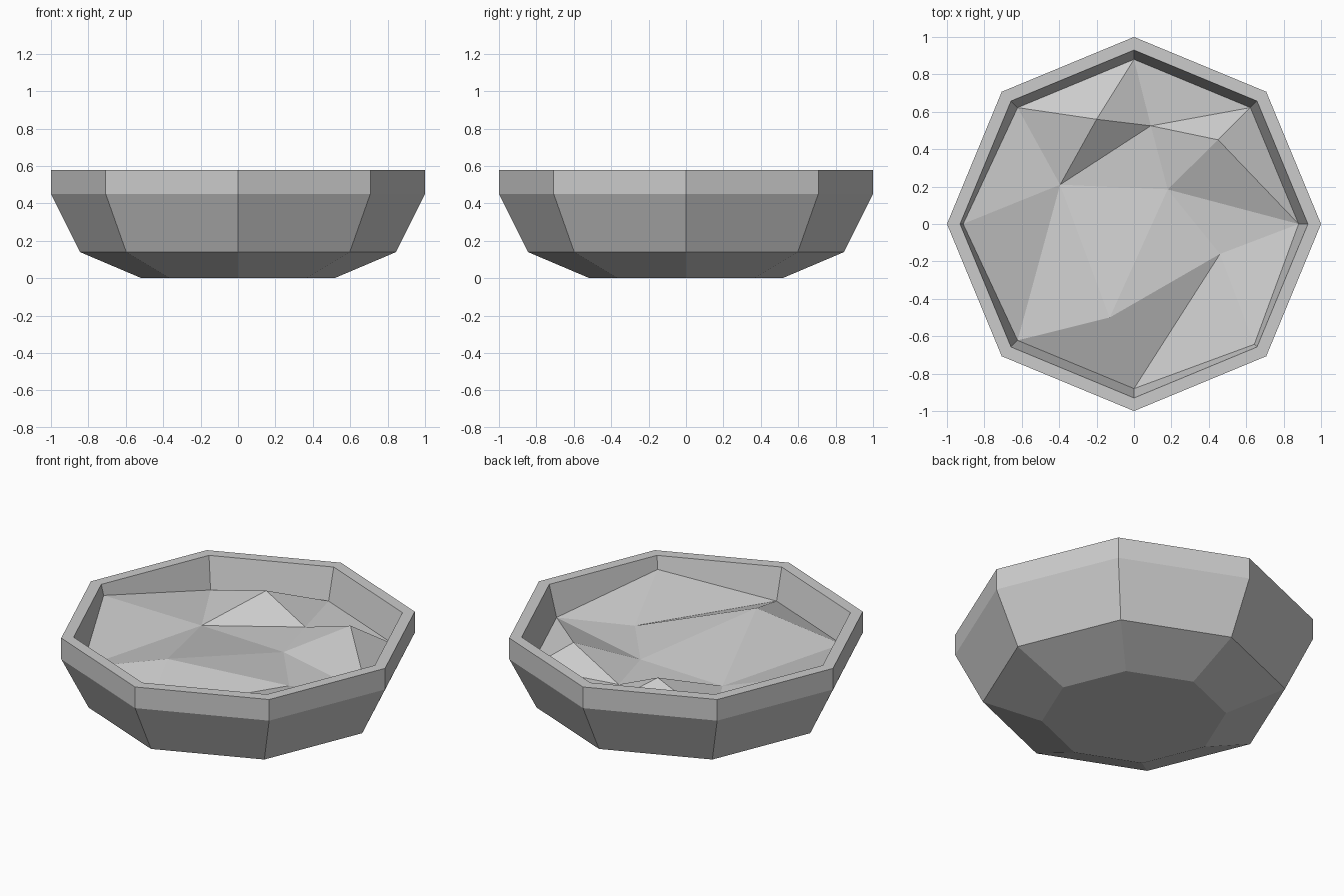
import bpy, bmesh
from math import cos, sin, radians

if "Cube" in bpy.data.objects:
    bpy.data.objects.remove(bpy.data.objects["Cube"])

SIDES = 8


def polar(r, i, z):
    a = radians(360 / SIDES * i)
    return (r * cos(a), r * sin(a), z)


def finish(bm, name):
    mesh = bpy.data.meshes.new(name)
    bm.to_mesh(mesh)
    bm.free()
    obj = bpy.data.objects.new(name, mesh)
    bpy.context.collection.objects.link(obj)
    return obj


# Bowl: octagonal profile from foot, over the rim, down the inner wall
profile = [(0.515, 0), (0.845, 0.14), (1, 0.45), (1, 0.58), (0.93, 0.58), (0.88, 0.39)]
bm = bmesh.new()
rings = [[bm.verts.new(polar(r, i, z)) for i in range(SIDES)] for r, z in profile]
for low, high in zip(rings, rings[1:]):
    for i in range(SIDES):
        j = (i + 1) % SIDES
        bm.faces.new((low[i], low[j], high[j], high[i]))
bm.faces.new(rings[0][::-1])
finish(bm, "bowl")

# Filling: faceted rough surface, border points touch the inner wall
LOW, HIGH = 0.39, 0.523
bm = bmesh.new()
pts = {}
for i in range(SIDES):
    r, z = {4: (0.915, 0.517), 7: (0.91, 0.503)}.get(i, (0.88, LOW))
    pts[str(i)] = bm.verts.new(polar(r, i, z))
inner = {"A": (-0.20, 0.56, HIGH), "B": (0.09, 0.525, LOW), "C": (0.45, 0.45, HIGH),
         "D": (-0.395, 0.21, LOW), "E": (0.18, 0.185, LOW), "F": (0.46, -0.16, LOW),
         "G": (-0.13, -0.50, 0.527)}
for key, co in inner.items():
    pts[key] = bm.verts.new(co)
facets = ("01C 12B 1BC 2AB 23A 3DA 34D 45D 5GD 56G 6FG 67F 70F "
          "0EF 0CE CBE BDE ABD DGE EGF")
for tri in facets.split():
    f = bm.faces.new([pts[k] for k in tri])
    f.normal_update()
    if f.normal.z < 0:
        f.normal_flip()
finish(bm, "filling")
